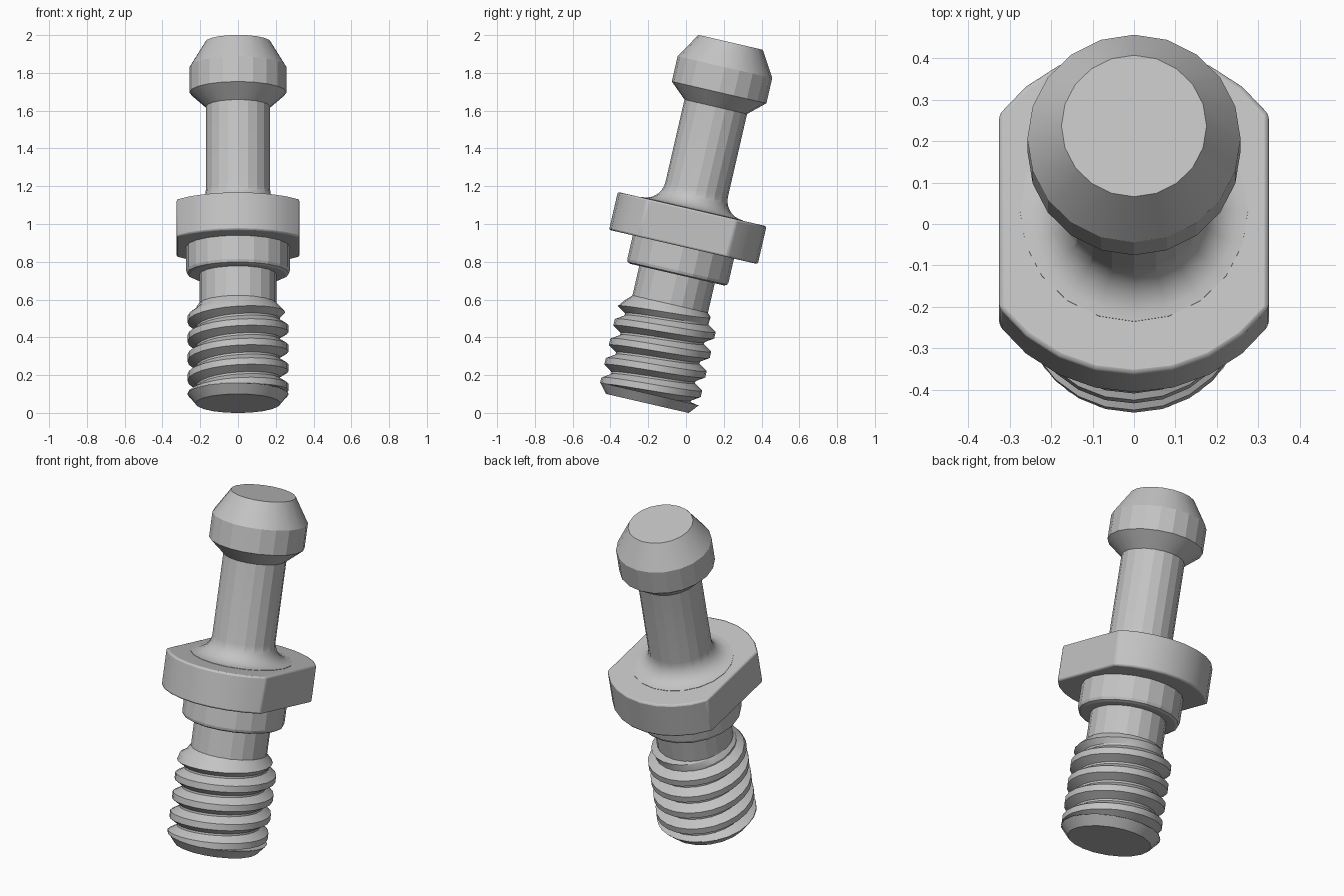
import bpy, bmesh, math
from mathutils import Matrix

if "Cube" in bpy.data.objects:
    bpy.data.objects.remove(bpy.data.objects["Cube"])

SIDES = 20
TILT = Matrix.Translation((0, -0.205, 0.05)) @ Matrix.Rotation(math.radians(-13), 4, 'X')

steel = bpy.data.materials.new("grey steel")
steel.use_nodes = True
steel.diffuse_color = (0.55, 0.55, 0.55, 1)
steel.node_tree.nodes["Principled BSDF"].inputs["Base Color"].default_value = (0.55, 0.55, 0.55, 1)


def finish(name, bm, bevel=0):
    bmesh.ops.remove_doubles(bm, verts=bm.verts, dist=0.0001)
    bmesh.ops.recalc_face_normals(bm, faces=bm.faces)
    mesh = bpy.data.meshes.new(name)
    bm.to_mesh(mesh)
    bm.free()
    mesh.materials.append(steel)
    ob = bpy.data.objects.new(name, mesh)
    bpy.context.collection.objects.link(ob)
    ob.matrix_world = TILT
    if bevel:
        mod = ob.modifiers.new("edge", 'BEVEL')
        mod.width = bevel
        mod.segments = 2
        mod.limit_method = 'ANGLE'
    bpy.ops.object.select_all(action='DESELECT')
    ob.select_set(True)
    bpy.context.view_layer.objects.active = ob
    bpy.ops.object.shade_smooth_by_angle(angle=math.radians(17))
    return ob


def lathe(name, profile):
    """Turn (radius, height) points into a capped solid."""
    bm = bmesh.new()
    rings = []
    for r, h in profile:
        rings.append([bm.verts.new((r * math.cos(a), r * math.sin(a), h))
                      for a in (math.tau * i / SIDES for i in range(SIDES))])
    for low, high in zip(rings, rings[1:]):
        for i in range(SIDES):
            j = (i + 1) % SIDES
            bm.faces.new((low[i], low[j], high[j], high[i]))
    bm.faces.new(rings[0][::-1])
    bm.faces.new(rings[-1])
    return finish(name, bm)


# Knob and neck, with a rounded fillet at the foot
fillet = [(0.275 - 0.105 * math.sin(t), 1.163 - 0.105 * math.cos(t))
          for t in (math.pi / 2 * i / 7 for i in range(8))]
lathe("neck_and_knob", [(0.275, 1.05)] + fillet +
      [(0.17, 1.612), (0.257, 1.69), (0.257, 1.827), (0.175, 1.962)])

# Flange with two flats
bm = bmesh.new()
R, FLAT, STEPS = 0.404, 0.325, 8
start = math.acos(FLAT / R)
outline = []
for side in (0, math.pi):
    for i in range(STEPS + 1):
        a = side + start + (math.pi - 2 * start) * i / STEPS
        outline.append(bm.verts.new((R * math.cos(a), R * math.sin(a), 0.85)))
base = bm.faces.new(outline)
top = bmesh.ops.extrude_face_region(bm, geom=[base])["geom"]
bmesh.ops.translate(bm, verts=[v for v in top if isinstance(v, bmesh.types.BMVert)],
                    vec=(0, 0, 0.206))
if not base.is_valid or len(bm.faces) < 2 * STEPS + 4:
    bm.faces.new(outline)
finish("flange", bm, 0.01)

# Collar, shank and chamfered tip
lathe("collar", [(0.255, 0.70), (0.27, 0.707), (0.275, 0.722), (0.275, 0.855)])
lathe("shank", [(0.205, 0.04), (0.205, 0.71)])
lathe("tip", [(0.225, 0.0), (0.268, 0.052)])

# Helical thread, clipped at the tip and tapering into the shank
PITCH, SEGS, TURNS = 0.106, 24, 7
CREST, ROOT, LOW, HIGH = 0.268, 0.222, 0.05, 0.54
section = [(-0.0175, CREST), (0.0175, CREST), (0.0475, ROOT), (0.0585, ROOT),
           (PITCH - 0.0175, CREST)]
bm = bmesh.new()
rows = []
for i in range(SEGS * TURNS + 1):
    a = math.tau * i / SEGS - math.pi / 2
    row = []
    for offset, r in section:
        h = 0.061 - PITCH + PITCH * i / SEGS + offset
        h = min(max(h, LOW), HIGH)
        if h > 0.475:
            r = min(r, CREST - (h - 0.475) * (CREST - 0.205) / (HIGH - 0.475))
        row.append(bm.verts.new((r * math.cos(a), r * math.sin(a), h)))
    rows.append(row)
for p, q in zip(rows, rows[1:]):
    for j in range(len(section) - 1):
        bm.faces.new((p[j], q[j], q[j + 1], p[j + 1]))
bmesh.ops.dissolve_degenerate(bm, edges=bm.edges, dist=0.0001)
finish("thread", bm)
